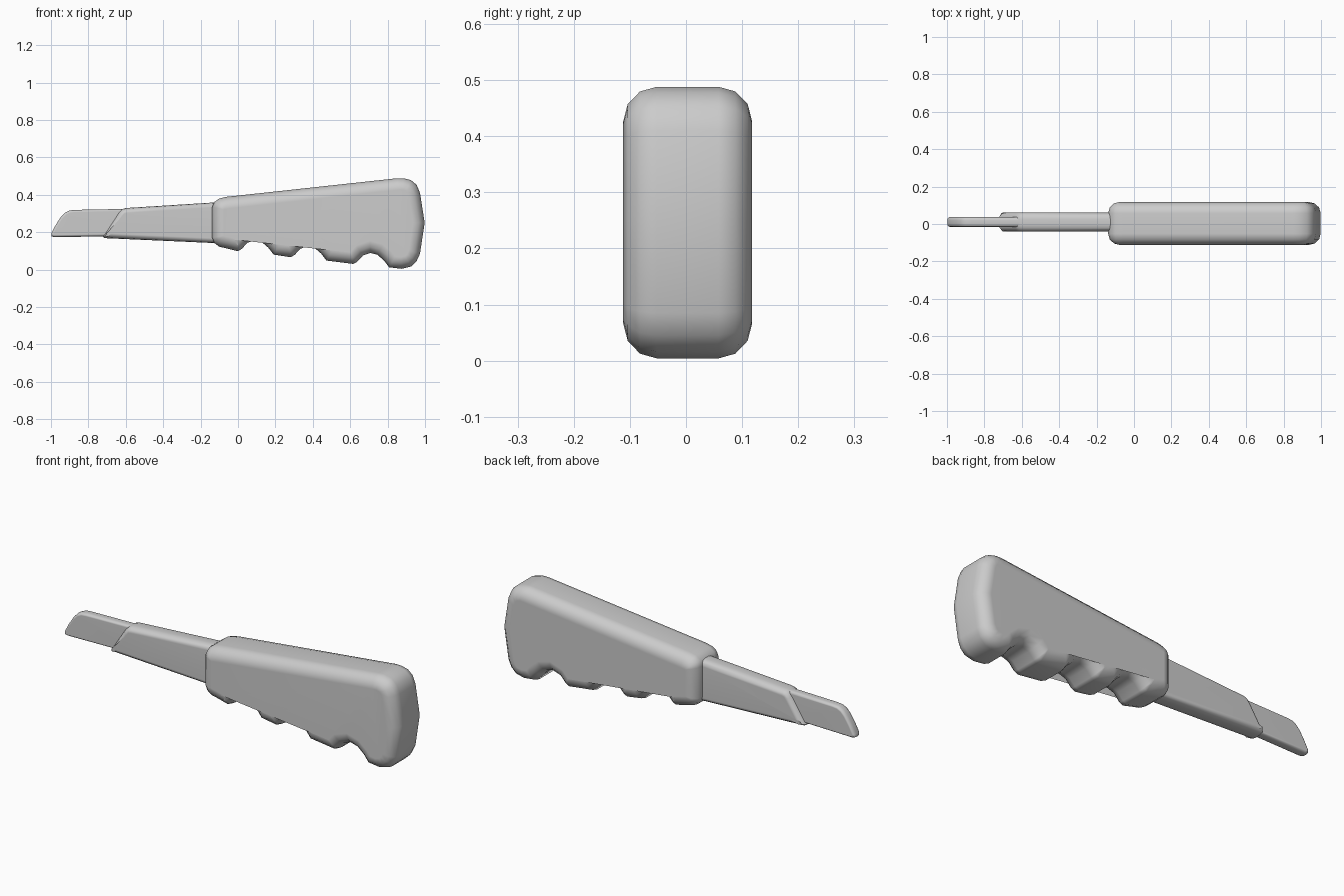
import bpy, bmesh, math
from mathutils import Vector

if "Cube" in bpy.data.objects:
    bpy.data.objects.remove(bpy.data.objects["Cube"])


def inset(pts, d):
    """Shrink a clockwise (x, z) outline by distance d with mitred corners."""
    out = []
    for i, p in enumerate(pts):
        a, b, c = Vector(pts[i - 1]), Vector(p), Vector(pts[(i + 1) % len(pts)])
        e1, e2 = (b - a).normalized(), (c - b).normalized()
        n1, n2 = Vector((e1.y, -e1.x)), Vector((e2.y, -e2.x))
        out.append(b + (n1 + n2) * (d / max(1 + n1.dot(n2), 0.4)))
    return out


def rounded_slab(name, pts, y0, half, depth, radius, steps=3):
    """Outline swept across y with rims rounded by depth (in y) and radius (in plane)."""
    angles = [math.pi / 2 * i / steps for i in range(steps + 1)]
    side = [(half - depth * (1 - math.sin(a)), radius * (1 - math.cos(a))) for a in angles]
    rings = [(-y, d) for y, d in reversed(side)] + side
    bm = bmesh.new()
    loops = [[bm.verts.new((p[0], y0 + y, p[1])) for p in inset(pts, d)] for y, d in rings]
    n = len(pts)
    for a, b in zip(loops, loops[1:]):
        for i in range(n):
            j = (i + 1) % n
            bm.faces.new((a[i], a[j], b[j], b[i]))
    bm.faces.new(loops[0])
    bm.faces.new(loops[-1])
    bmesh.ops.recalc_face_normals(bm, faces=bm.faces)
    me = bpy.data.meshes.new(name)
    bm.to_mesh(me)
    bm.free()
    ob = bpy.data.objects.new(name, me)
    bpy.context.collection.objects.link(ob)
    bpy.ops.object.select_all(action='DESELECT')
    ob.select_set(True)
    bpy.context.view_layer.objects.active = ob
    bpy.ops.object.shade_smooth_by_angle(angle=math.radians(50))
    ob.modifiers.new("weighted", 'WEIGHTED_NORMAL').keep_sharp = True
    return ob


# Handle: tapered grip with three finger notches along the underside
handle = [(-0.138, 0.335), (-0.125, 0.362), (-0.10, 0.38), (-0.06, 0.389),
          (0.85, 0.488), (0.885, 0.488), (0.925, 0.478), (0.955, 0.453), (0.973, 0.41),
          (0.998, 0.25), (0.973, 0.085), (0.955, 0.045), (0.925, 0.016), (0.875, 0.004),
          (0.808, 0.012)]
notch = [(0.0, 0.0), (-0.028, 0.037), (-0.063, 0.067), (-0.10, 0.077),
         (-0.14, 0.063), (-0.17, 0.03), (-0.192, 0.018)]
for x, z in ((0.808, 0.012), (0.473, 0.048), (0.19, 0.08)):
    pts = [(x + dx, z + dz) for dx, dz in notch]
    handle += pts[1:] if x > 0.8 else pts
handle += [(-0.06, 0.113), (-0.10, 0.122), (-0.127, 0.142), (-0.138, 0.17)]
rounded_slab("handle", handle, 0.003, 0.115, 0.06, 0.062)

# Blade holder: tapering sleeve with a slanted mouth
holder = [(-0.722, 0.176), (-0.64, 0.302), (-0.622, 0.322), (-0.60, 0.329),
          (-0.09, 0.361), (-0.09, 0.14), (-0.715, 0.168)]
rounded_slab("blade_holder", holder, 0.011, 0.05, 0.036, 0.026)

# Blade: thin strip with a curved, raked tip
blade = [(-0.998, 0.195), (-0.975, 0.238), (-0.948, 0.28), (-0.925, 0.304),
         (-0.90, 0.316), (-0.87, 0.319), (-0.56, 0.325), (-0.56, 0.18),
         (-0.98, 0.173), (-0.998, 0.178)]
rounded_slab("blade", blade, 0.011, 0.026, 0.018, 0.012)
